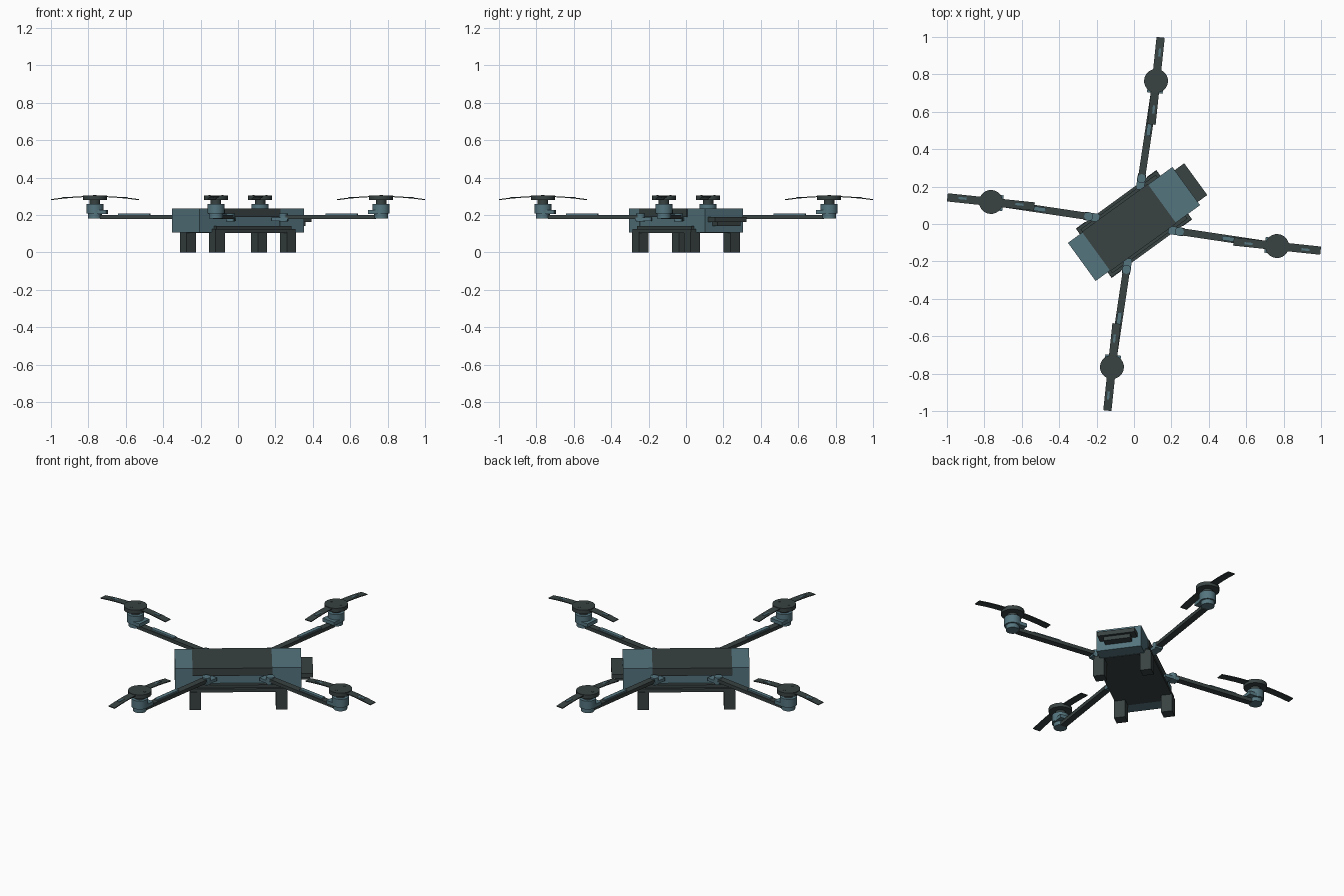
import bpy, bmesh, math
from mathutils import Matrix, Vector

if "Cube" in bpy.data.objects:
    bpy.data.objects.remove(bpy.data.objects["Cube"])

def material(name, rgb):
    m = bpy.data.materials.new(name)
    m.diffuse_color = (*rgb, 1)
    m.use_nodes = True
    m.node_tree.nodes["Principled BSDF"].inputs["Base Color"].default_value = m.diffuse_color
    return m

DARK = material("charcoal", (0.040, 0.055, 0.054))
TEAL = material("slate_teal", (0.090, 0.178, 0.212))
BODY = Matrix.Rotation(math.radians(36), 4, 'Z')

def finish(name, bm, mat, frame):
    bmesh.ops.recalc_face_normals(bm, faces=bm.faces)
    me = bpy.data.meshes.new(name)
    bm.to_mesh(me)
    bm.free()
    me.materials.append(mat)
    ob = bpy.data.objects.new(name, me)
    ob.matrix_world = frame
    bpy.context.collection.objects.link(ob)
    return ob

def box(name, x, y, z, mat, frame=BODY):
    """Box from three (low, high) ranges."""
    bm = bmesh.new()
    bmesh.ops.create_cube(bm, size=1)
    for v in bm.verts:
        v.co = [r[0] if c < 0 else r[1] for c, r in zip(v.co, (x, y, z))]
    return finish(name, bm, mat, frame)

def disc(name, radius, z, mat, frame, x=0, y=0, sides=24):
    bm = bmesh.new()
    bmesh.ops.create_cone(bm, cap_ends=True, segments=sides, radius1=radius,
                          radius2=radius, depth=z[1] - z[0],
                          matrix=Matrix.Translation((x, y, (z[0] + z[1]) / 2)))
    ob = finish(name, bm, mat, frame)
    bpy.context.view_layer.objects.active = ob
    ob.select_set(True)
    bpy.ops.object.shade_smooth_by_angle(angle=math.radians(35))
    ob.select_set(False)

# Fuselage: teal core and end caps, dark lid and stepped base plate
box("core", (-0.26, 0.20), (-0.122, 0.122), (0.12, 0.20), TEAL)
box("rear_cap", (-0.345, -0.25), (-0.126, 0.126), (0.107, 0.235), TEAL)
box("front_cap", (0.185, 0.345), (-0.126, 0.126), (0.107, 0.235), TEAL)
box("lid", (-0.25, 0.185), (-0.13, 0.13), (0.19, 0.235), DARK)
box("base_step", (-0.248, 0.248), (-0.145, 0.145), (0.125, 0.142), DARK)
box("base_plate", (-0.265, 0.265), (-0.16, 0.16), (0.105, 0.125), DARK)

# Sensor slabs on the nose
box("nose_slab", (0.34, 0.408), (-0.105, 0.105), (0.164, 0.19), DARK)
box("nose_sensor", (0.34, 0.392), (-0.075, 0.075), (0.14, 0.164), DARK)

# Landing legs
for u in (-0.235, 0.235):
    for v in (-0.132, 0.132):
        box("leg", (u - 0.031, u + 0.031), (v - 0.031, v + 0.031), (0, 0.108), DARK)

def blade(frame):
    """Thin propeller strip drooping towards both tips."""
    bm = bmesh.new()
    rows = []
    for i in range(9):
        t = i / 4 - 1
        z = 0.299 - 0.017 * t * t
        rows.append([bm.verts.new((t * 0.234, s * 0.022, z + dz))
                     for s, dz in ((-1, -0.002), (1, -0.002), (1, 0.003), (-1, 0.003))])
    for a, b in zip(rows, rows[1:]):
        for k in range(4):
            bm.faces.new((a[k], a[(k + 1) % 4], b[(k + 1) % 4], b[k]))
    bm.faces.new(rows[0])
    bm.faces.new(rows[-1])
    finish("propeller", bm, DARK, frame)

# Four arms with motors, repeated by quarter turns
hinge, motor = Vector((0.243, -0.04, 0)), Vector((0.765, -0.118, 0))
span = (motor - hinge).length
heading = math.atan2(motor.y - hinge.y, motor.x - hinge.x)
for q in range(4):
    turn = Matrix.Rotation(q * math.pi / 2, 4, 'Z')
    arm = turn @ Matrix.Translation(hinge) @ Matrix.Rotation(heading, 4, 'Z')
    hub = turn @ Matrix.Translation(motor) @ Matrix.Rotation(math.radians(-6), 4, 'Z')

    # Hinge bracket and pivot
    box("hinge_bracket", (-0.06, 0.025), (-0.022, 0.022), (0.168, 0.186), TEAL, arm)
    disc("hinge_pivot", 0.024, (0.165, 0.207), TEAL, arm, sides=12)

    # Arm beam and its raised cover
    box("arm", (-0.01, span - 0.03), (-0.019, 0.019), (0.178, 0.199), DARK, arm)
    box("arm_cover", (0.23, 0.40), (-0.012, 0.012), (0.198, 0.208), TEAL, arm)

    # Motor pod, neck, rotor disc and propeller
    box("motor_bracket", (-0.065, 0.0), (-0.042, 0.042), (0.205, 0.226), TEAL, hub)
    disc("motor_mount", 0.037, (0.182, 0.212), TEAL, hub)
    disc("motor", 0.046, (0.208, 0.258), TEAL, hub)
    disc("rotor_neck", 0.028, (0.256, 0.282), DARK, hub)
    disc("rotor_disc", 0.064, (0.280, 0.304), DARK, hub)
    blade(hub)
    for side in (-1, 1):
        mid = side * 0.145
        box("blade_stripe", (mid - 0.03, mid + 0.03), (-0.009, 0.003),
            (0.293, 0.2965), TEAL, hub)
        disc("rotor_screw", 0.006, (0.303, 0.306), DARK, hub, y=side * 0.035, sides=8)
